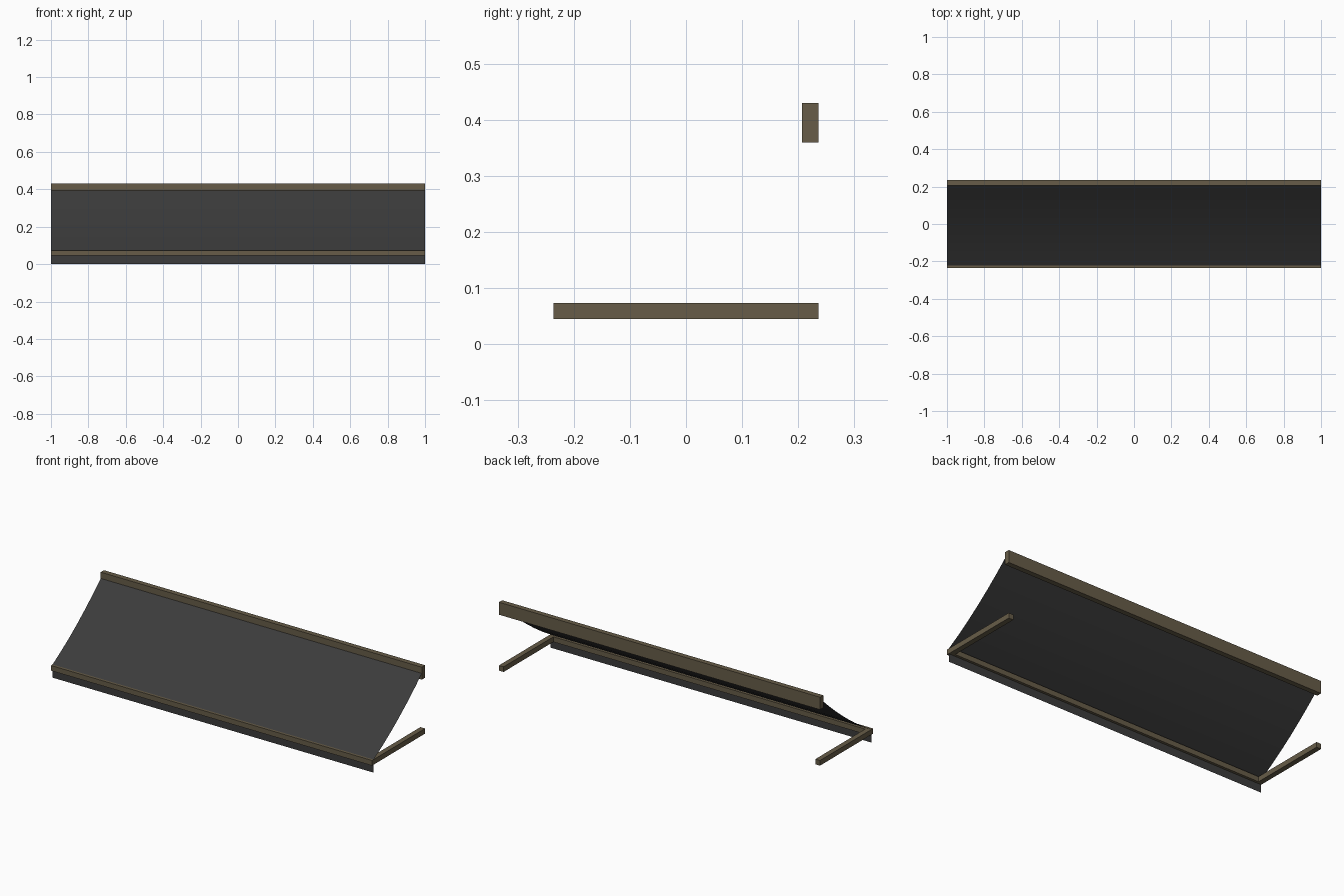
import bpy
import bmesh

cube = bpy.data.objects.get("Cube")
if cube:
    bpy.data.objects.remove(cube, do_unlink=True)


def material(name, rgb):
    m = bpy.data.materials.new(name)
    m.use_nodes = True
    m.diffuse_color = (*rgb, 1)
    m.node_tree.nodes["Principled BSDF"].inputs["Base Color"].default_value = (*rgb, 1)
    return m


bronze = material("bronze_frame", (0.135, 0.108, 0.065))
fabric = material("charcoal_fabric", (0.045, 0.045, 0.045))

HALF, BACK, BAR = 1.0, 0.236, 0.029
LOW, HIGH = 0.045, 0.36          # undersides of front bar and wall rail
MID = BACK - BAR / 2


def add_object(name, bm, mat):
    mesh = bpy.data.meshes.new(name)
    bm.to_mesh(mesh)
    bm.free()
    mesh.materials.append(mat)
    obj = bpy.data.objects.new(name, mesh)
    bpy.context.collection.objects.link(obj)
    return obj


def box(name, low, high):
    bm = bmesh.new()
    bmesh.ops.create_cube(bm, size=1)
    for v in bm.verts:
        v.co = [b if c > 0 else a for c, a, b in zip(v.co, low, high)]
    return add_object(name, bm, bronze)


def sheet(name, profile):
    """Sweep a (y, z) profile across the full width as thin cloth."""
    bm = bmesh.new()
    rows = [[bm.verts.new((x, y, z)) for x in (-HALF, HALF)] for y, z in profile]
    for a, b in zip(rows, rows[1:]):
        bm.faces.new((a[0], a[1], b[1], b[0]))
    return add_object(name, bm, fabric)


# Frame: wall rail, front bar and two side arms
box("wall_rail", (-HALF, BACK - BAR, HIGH), (HALF, BACK, 0.43))
box("front_bar", (-HALF, -BACK, LOW), (HALF, BAR - BACK, LOW + BAR))
for side, x in (("right", -HALF), ("left", HALF - BAR)):
    box(side + "_arm", (x, BAR - BACK, LOW), (x + BAR, BACK, LOW + BAR))

# Sagging canopy cloth
STEPS, SAG = 6, 0.02
start, end = (-MID, LOW + BAR), (MID, 0.408)
profile = []
for i in range(STEPS + 1):
    t = i / STEPS
    y = start[0] + (end[0] - start[0]) * t
    z = start[1] + (end[1] - start[1]) * t - 4 * SAG * t * (1 - t)
    profile.append((y, max(z, start[1])))
canopy = sheet("canopy", profile)
for p in canopy.data.polygons:
    p.use_smooth = True

# Hanging front valance
sheet("valance", [(-MID, 0), (-MID, LOW + BAR)])
